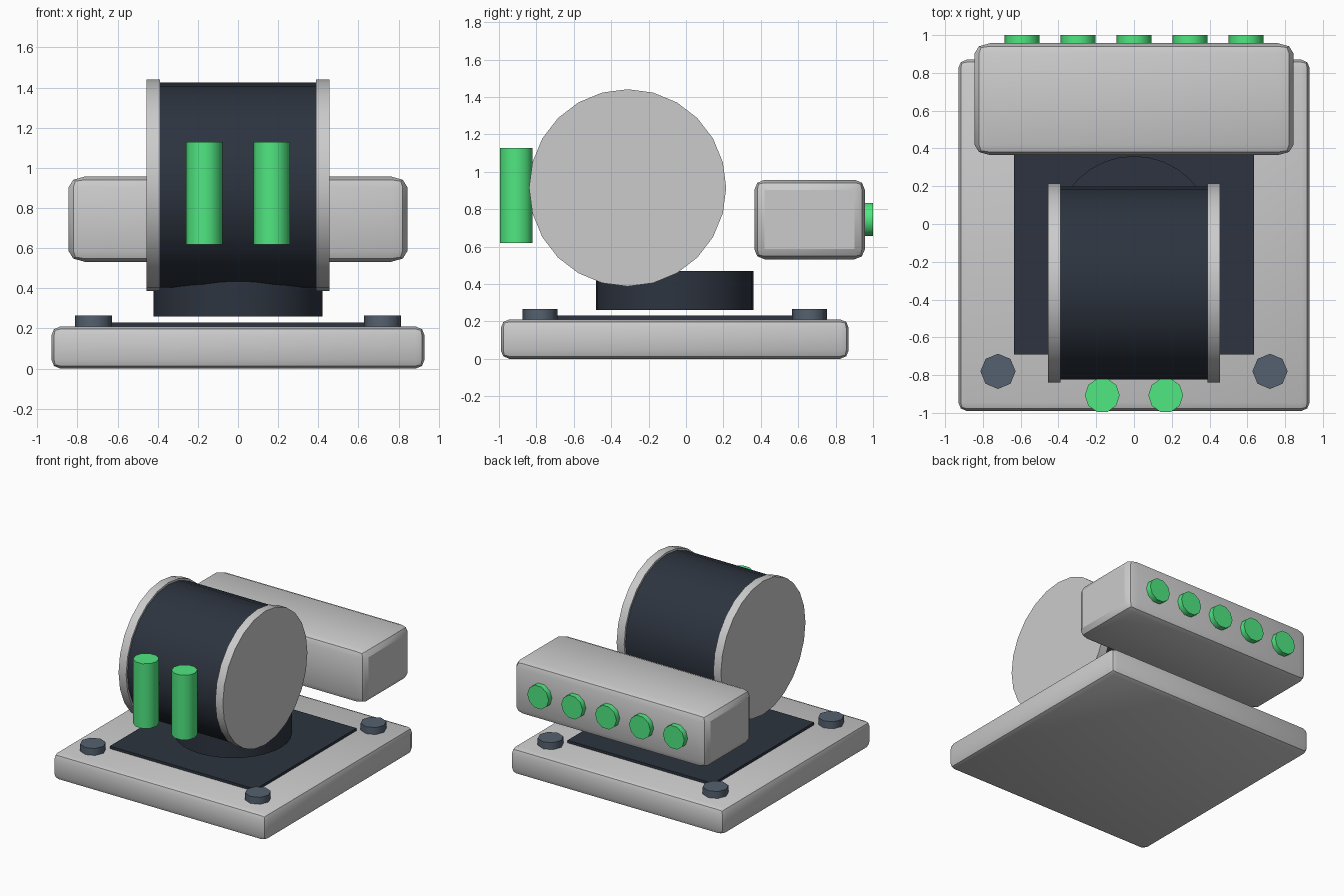
import bpy
import bmesh
from math import radians
from mathutils import Matrix, Vector

if "Cube" in bpy.data.objects:
    bpy.data.objects.remove(bpy.data.objects["Cube"])


def material(name, rgb):
    m = bpy.data.materials.new(name)
    m.diffuse_color = (*rgb, 1)
    m.use_nodes = True
    m.node_tree.nodes["Principled BSDF"].inputs["Base Color"].default_value = m.diffuse_color
    return m


DARK = material("dark_panel", (0.026, 0.034, 0.05))
STEEL = material("blue_steel", (0.09, 0.12, 0.16))
GREEN = material("green_glow", (0.08, 0.8, 0.22))


def finish(name, bm, mat, angle):
    mesh = bpy.data.meshes.new(name)
    bmesh.ops.recalc_face_normals(bm, faces=bm.faces)
    bm.to_mesh(mesh)
    bm.free()
    ob = bpy.data.objects.new(name, mesh)
    bpy.context.collection.objects.link(ob)
    if mat:
        mesh.materials.append(mat)
    bpy.ops.object.select_all(action='DESELECT')
    ob.select_set(True)
    bpy.context.view_layer.objects.active = ob
    bpy.ops.object.shade_smooth_by_angle(angle=radians(angle))
    return ob


def box(name, lo, hi, mat=None, bevel=0, stretch=1):
    """Box between two corners; stretch widens its bevel along x."""
    lo, hi = Vector(lo), Vector(hi)
    size = hi - lo
    bm = bmesh.new()
    bmesh.ops.create_cube(bm, size=1)
    bmesh.ops.scale(bm, vec=(size.x / stretch, size.y, size.z), verts=bm.verts)
    if bevel:
        bmesh.ops.bevel(bm, geom=bm.edges[:], offset=bevel, segments=2,
                        profile=0.5, affect='EDGES')
    bmesh.ops.scale(bm, vec=(stretch, 1, 1), verts=bm.verts)
    bmesh.ops.translate(bm, vec=(lo + hi) / 2, verts=bm.verts)
    return finish(name, bm, mat, 30)


def cylinder(name, centre, radius, depth, sides, axis='Z', mat=None):
    """Cylinder with a corner on the upright (or y) direction."""
    turn = {'X': Matrix.Rotation(radians(90), 4, 'Y'),
            'Y': Matrix.Rotation(radians(90), 4, 'X'),
            'Z': Matrix.Identity(4)}[axis]
    start = Matrix.Rotation(radians(90), 4, 'Z')
    bm = bmesh.new()
    bmesh.ops.create_cone(bm, cap_ends=True, segments=sides, radius1=radius,
                          radius2=radius, depth=depth,
                          matrix=Matrix.Translation(centre) @ turn @ start)
    return finish(name, bm, mat, 50)


# Base slab, inset panel and corner bolts
box("base_slab", (-0.93, -0.99, 0), (0.93, 0.87, 0.21), bevel=0.045)
box("base_panel", (-0.635, -0.69, 0.19), (0.635, 0.57, 0.23), DARK)
for x in (-0.72, 0.72):
    for y in (-0.78, 0.66):
        cylinder("corner_bolt", (x, y, 0.225), 0.093, 0.08, 8, mat=STEEL)

# Turntable under the drum
cylinder("turntable", (0, -0.06, 0.365), 0.42, 0.21, 32, mat=DARK)

# Drum with end discs
cylinder("drum", (0, -0.312, 0.914), 0.511, 0.82, 24, 'X', DARK)
for side in (-1, 1):
    cylinder("drum_end_disc", (side * 0.422, -0.312, 0.914), 0.527, 0.066, 24, 'X')

# Glowing tubes on the front of the drum
for side in (-1, 1):
    cylinder("front_tube", (side * 0.168, -0.907, 0.873), 0.092, 0.51, 10, mat=GREEN)

# Rear housing with a row of lights
box("rear_housing", (-0.845, 0.365, 0.532), (0.845, 0.957, 0.957),
    bevel=0.055, stretch=1.5)
for i in range(-2, 3):
    cylinder("rear_light", (i * 0.296, 0.965, 0.745), 0.093, 0.07, 10, 'Y', GREEN)
